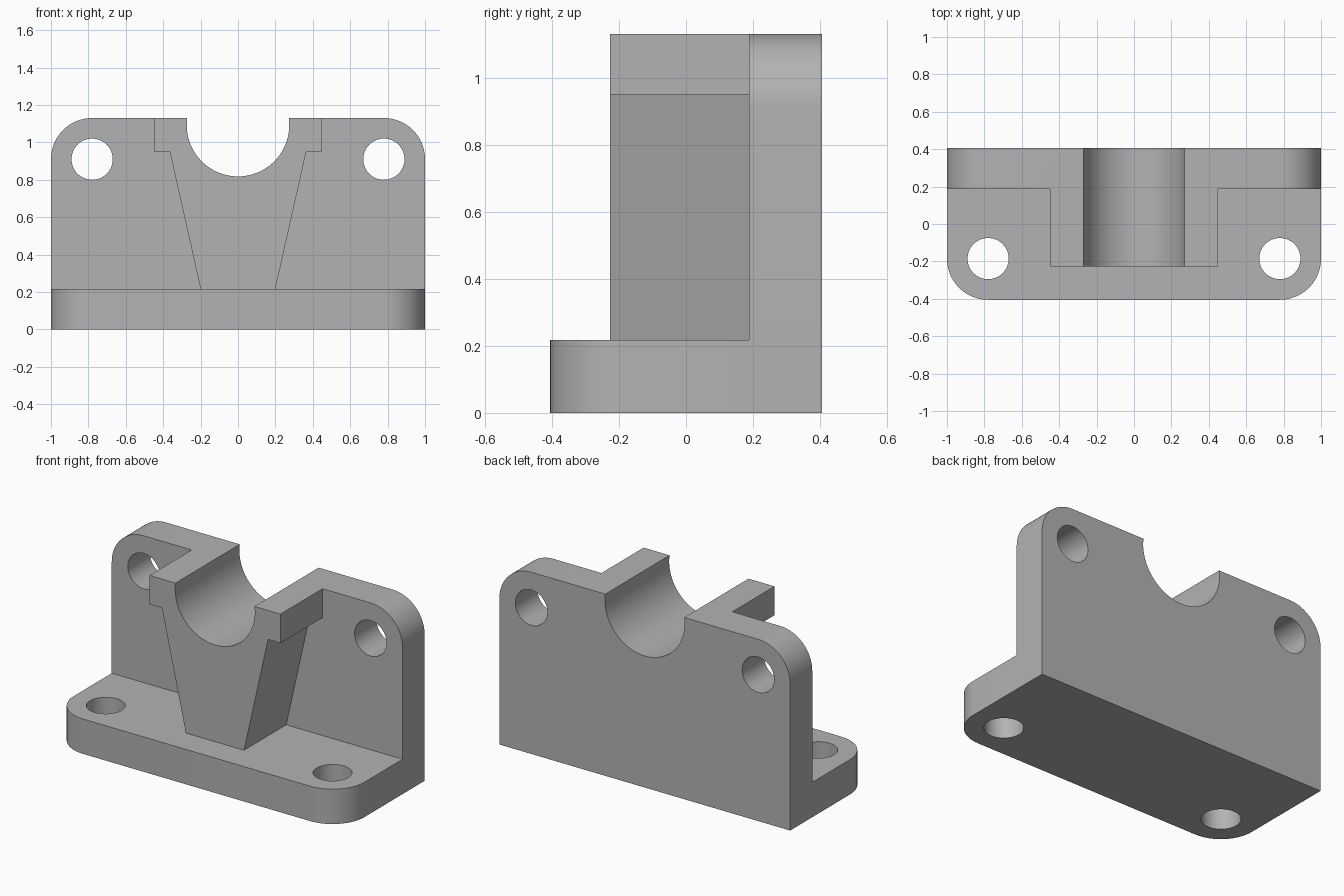
import bpy
import bmesh
from math import sin, cos, pi, radians
from mathutils import Vector

if "Cube" in bpy.data.objects:
    bpy.data.objects.remove(bpy.data.objects["Cube"])

HALF_W, HALF_D, HEIGHT = 1.0, 0.405, 1.13
THICK = 0.217                      # plate thickness
HOLE_X, HOLE_R, CORNER_R = 0.78, 0.11, 0.22

grey = bpy.data.materials.new("plain grey")
grey.use_nodes = True
colour = (0.45, 0.45, 0.45, 1)
grey.diffuse_color = colour
grey.node_tree.nodes["Principled BSDF"].inputs["Base Color"].default_value = colour


def arc(cx, cy, r, start, end, steps):
    return [(cx + r * cos(start + (end - start) * i / steps),
             cy + r * sin(start + (end - start) * i / steps))
            for i in range(steps + 1)]


def circle(cx, cy, r, steps=64):
    return arc(cx, cy, r, 0, 2 * pi, steps)[:-1]


def prism(name, outline, low, high, axis):
    """Extrude a 2D outline along y (outline is x, z) or z (outline is x, y)."""
    def place(p, t):
        return (p[0], t, p[1]) if axis == "y" else (p[0], p[1], t)
    bm = bmesh.new()
    face = bm.faces.new([bm.verts.new(place(p, low)) for p in outline])
    out = bmesh.ops.extrude_face_region(bm, geom=[face])
    offset = Vector(place((0, 0), high - low))
    bmesh.ops.translate(bm, vec=offset,
                        verts=[v for v in out["geom"] if isinstance(v, bmesh.types.BMVert)])
    bmesh.ops.recalc_face_normals(bm, faces=bm.faces)
    mesh = bpy.data.meshes.new(name)
    bm.to_mesh(mesh)
    bm.free()
    mesh.materials.append(grey)
    obj = bpy.data.objects.new(name, mesh)
    bpy.context.collection.objects.link(obj)
    return obj


def combine(target, other, operation):
    mod = target.modifiers.new(operation.lower(), "BOOLEAN")
    mod.operation, mod.solver, mod.object = operation, "EXACT", other
    bpy.context.view_layer.objects.active = target
    bpy.ops.object.modifier_apply(modifier=mod.name)
    bpy.data.objects.remove(other)


def mirrored(points):
    return points + [(-x, y) for x, y in reversed(points)]


# Back plate with rounded top corners
wall_z = HEIGHT - CORNER_R
bracket = prism("bearing_bracket",
                mirrored([(HALF_W, 0)] + arc(HOLE_X, wall_z, CORNER_R, 0, pi / 2, 20)),
                HALF_D - THICK, HALF_D, "y")

# Foot plate with rounded front corners
foot_y = CORNER_R - HALF_D
foot = prism("foot_plate",
             mirrored([(HALF_W, HALF_D)] + arc(HOLE_X, foot_y, CORNER_R, 0, -pi / 2, 20)),
             0, THICK, "z")
combine(bracket, foot, "UNION")

# Tapered saddle with stepped shoulders
saddle = prism("saddle",
               mirrored([(0.2, 0.1), (0.2, THICK), (0.365, 0.95), (0.45, 0.95), (0.45, HEIGHT)]),
               -0.226, 0.3, "y")
combine(bracket, saddle, "UNION")

# Open bearing bore and the four bolt holes
combine(bracket, prism("bore", circle(0, 1.092, 0.274, 96), -1, 1, "y"), "DIFFERENCE")
for side in (-1, 1):
    x = side * HOLE_X
    combine(bracket, prism("wall_hole", circle(x, wall_z, HOLE_R), 0, 1, "y"), "DIFFERENCE")
    combine(bracket, prism("foot_hole", circle(x, foot_y, HOLE_R), -1, 0.5, "z"), "DIFFERENCE")

bpy.ops.object.select_all(action="DESELECT")
bracket.select_set(True)
bpy.context.view_layer.objects.active = bracket
bpy.ops.object.shade_smooth_by_angle(angle=radians(30))
